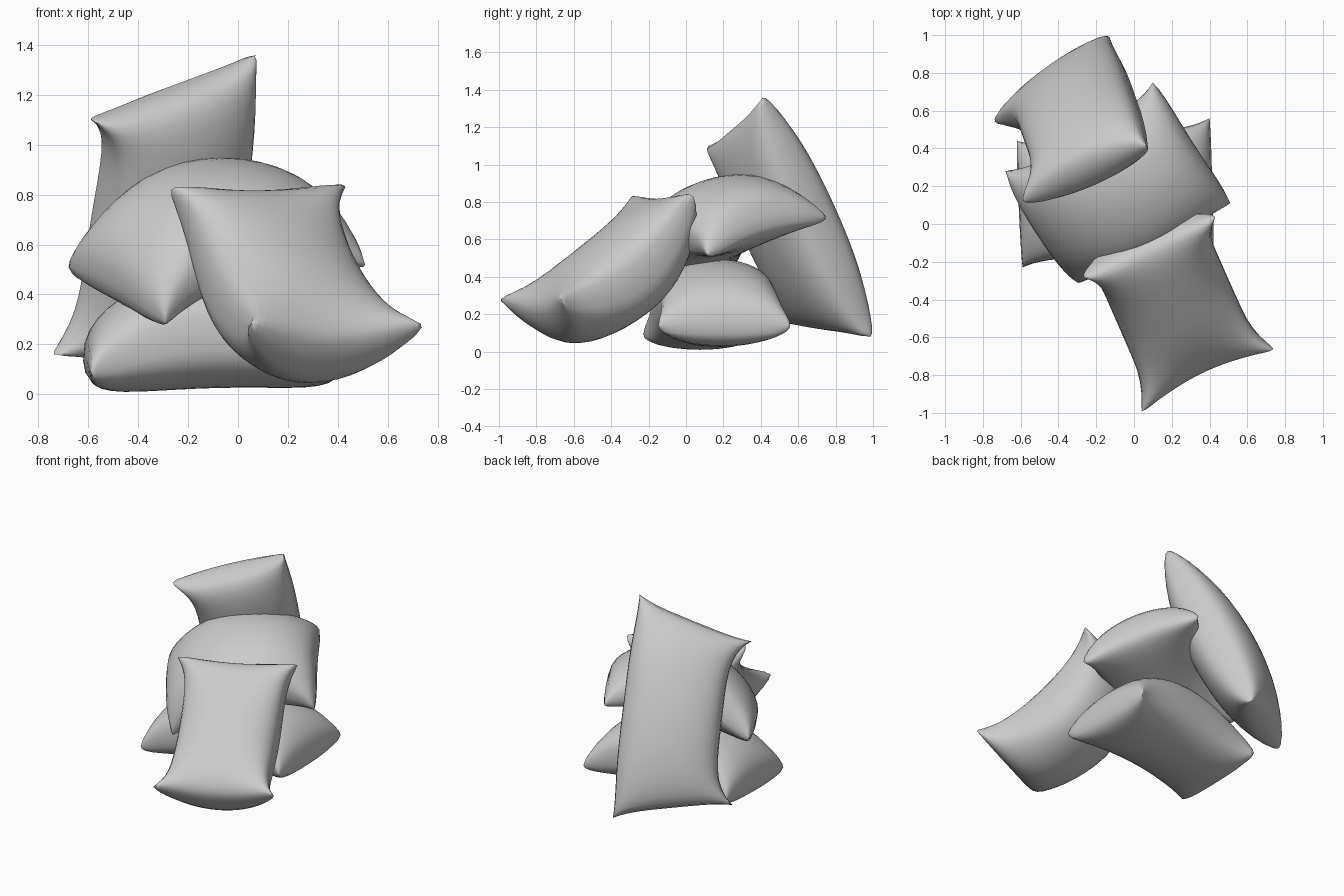
import bpy, bmesh, math
from mathutils import Vector

old = bpy.data.objects.get("Cube")
if old:
    bpy.data.objects.remove(old, do_unlink=True)

cloth = bpy.data.materials.new("grey_cloth")
cloth.use_nodes = True
GREY = (0.6, 0.6, 0.6, 1.0)
cloth.diffuse_color = GREY
cloth.node_tree.nodes["Principled BSDF"].inputs["Base Color"].default_value = GREY

N = 20  # cells along each side of a sack


def make_sack(name, corners, up, down, bow, end_bows, pinch, end_pinch, shift=0.0, fullness=0.33):
    """Stuffed sack: two bulged cloth panels sewn along a rim with four pointed corners."""
    a, b, c, d = [Vector(p) for p in corners]
    across = (b - a + c - d).normalized()
    normal = across.cross(d - a + c - b).normalized()
    if normal.z < 0:
        normal.negate()
    steps = [math.sin(math.pi / 2 * (2 * i / N - 1)) for i in range(N + 1)]

    def point(u, v, thick):
        # Sides pull in between the corners, and the whole sack bows along its length
        s = u * (1 - pinch * (1 - v ** 6))
        t = v * (1 - end_pinch * (1 - u ** 4))
        base = (a.lerp(b, (s + 1) / 2)).lerp(d.lerp(c, (s + 1) / 2), (t + 1) / 2)
        end = end_bows[0] if v < 0 else end_bows[1]
        sag = bow * (1 - v * v) + end * v * v * (1 - u * u)
        bulge = max(0, (1 - u * u) * (1 - v * v)) ** fullness
        return base + normal * (sag + thick * bulge) + across * shift * (1 - v ** 4)

    bm = bmesh.new()
    rim = {}
    for thick in (up, -down):
        grid = {}
        for i, u in enumerate(steps):
            for j, v in enumerate(steps):
                on_rim = i in (0, N) or j in (0, N)
                if on_rim and (i, j) in rim:
                    grid[i, j] = rim[i, j]
                    continue
                grid[i, j] = bm.verts.new(point(u, v, thick))
                if on_rim:
                    rim[i, j] = grid[i, j]
        for i in range(N):
            for j in range(N):
                bm.faces.new((grid[i, j], grid[i + 1, j], grid[i + 1, j + 1], grid[i, j + 1]))
    bmesh.ops.recalc_face_normals(bm, faces=bm.faces)
    mesh = bpy.data.meshes.new(name)
    bm.to_mesh(mesh)
    bm.free()
    mesh.materials.append(cloth)
    obj = bpy.data.objects.new(name, mesh)
    bpy.context.collection.objects.link(obj)
    bpy.ops.object.select_all(action="DESELECT")
    obj.select_set(True)
    bpy.context.view_layer.objects.active = obj
    bpy.ops.object.shade_smooth_by_angle(angle=math.radians(70))


# Sack lying flat on the ground
make_sack("bottom_sack",
          [(-0.59, -0.23, 0.09), (-0.62, 0.44, 0.13), (0.4, 0.56, 0.14), (0.42, -0.15, 0.14)],
          up=0.24, down=0.23, bow=0.13, end_bows=(0.03, 0.02), pinch=0.1, end_pinch=-0.01)

# Sack draped over the bottom one
make_sack("middle_sack",
          [(-0.29, -0.31, 0.29), (-0.68, 0.28, 0.51), (0.1, 0.75, 0.72), (0.51, 0.11, 0.52)],
          up=0.24, down=0.2, bow=0.18, end_bows=(0.05, 0.1), pinch=0.08, end_pinch=-0.05)

# Sack leaning on the front of the pile
make_sack("front_sack",
          [(-0.27, -0.28, 0.82), (0.43, 0.04, 0.83), (0.74, -0.66, 0.27), (0.04, -0.99, 0.27)],
          up=0.22, down=0.26, bow=-0.17, end_bows=(-0.09, -0.15), pinch=0.18, end_pinch=-0.01)

# Tall sack leaning on the back of the pile
make_sack("back_sack",
          [(-0.59, 0.12, 1.1), (0.07, 0.41, 1.36), (-0.13, 0.99, 0.08), (-0.74, 0.54, 0.16)],
          up=0.2, down=0.22, bow=0.01, end_bows=(0.0, 0.0), pinch=0.15, end_pinch=0.04, shift=0.075)
